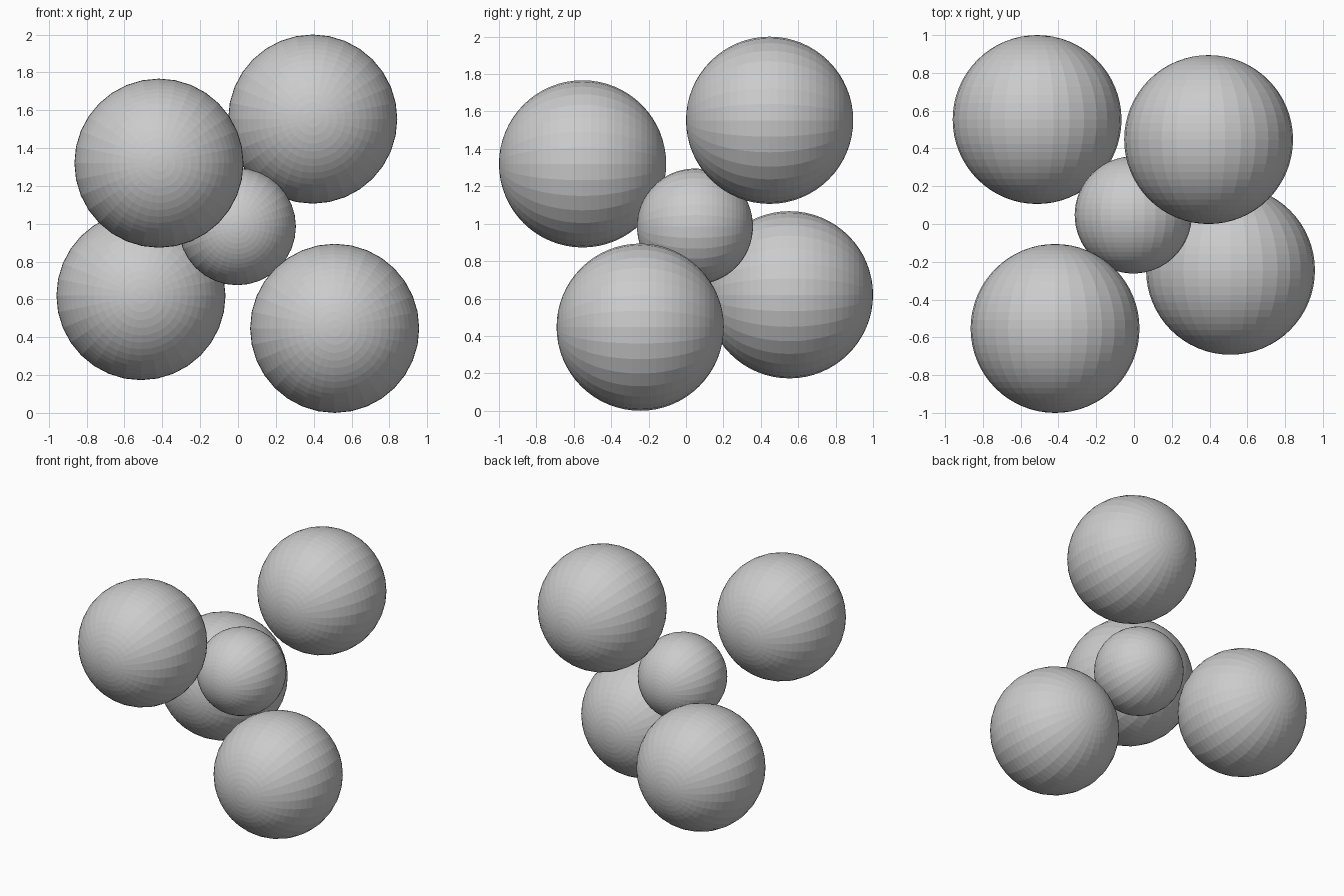
import bpy
from math import pi

if "Cube" in bpy.data.objects:
    bpy.data.objects.remove(bpy.data.objects["Cube"])


def ball(name, location, radius):
    # Flat-faceted sphere with its poles along y
    bpy.ops.mesh.primitive_uv_sphere_add(
        segments=32, ring_count=32, radius=radius,
        location=location, rotation=(pi / 2, 0, 0))
    obj = bpy.context.object
    obj.name = name
    bpy.ops.object.shade_flat()
    return obj


# Small central ball
ball("center_ball", (-0.004, 0.048, 0.985), 0.31)

# Four large balls in a tetrahedral arrangement
outer = {
    "upper_front_ball": (-0.418, -0.553, 1.32),
    "upper_back_ball": (0.395, 0.447, 1.553),
    "lower_back_ball": (-0.513, 0.553, 0.62),
    "lower_front_ball": (0.511, -0.245, 0.447),
}
for name, location in outer.items():
    ball(name, location, 0.447)
